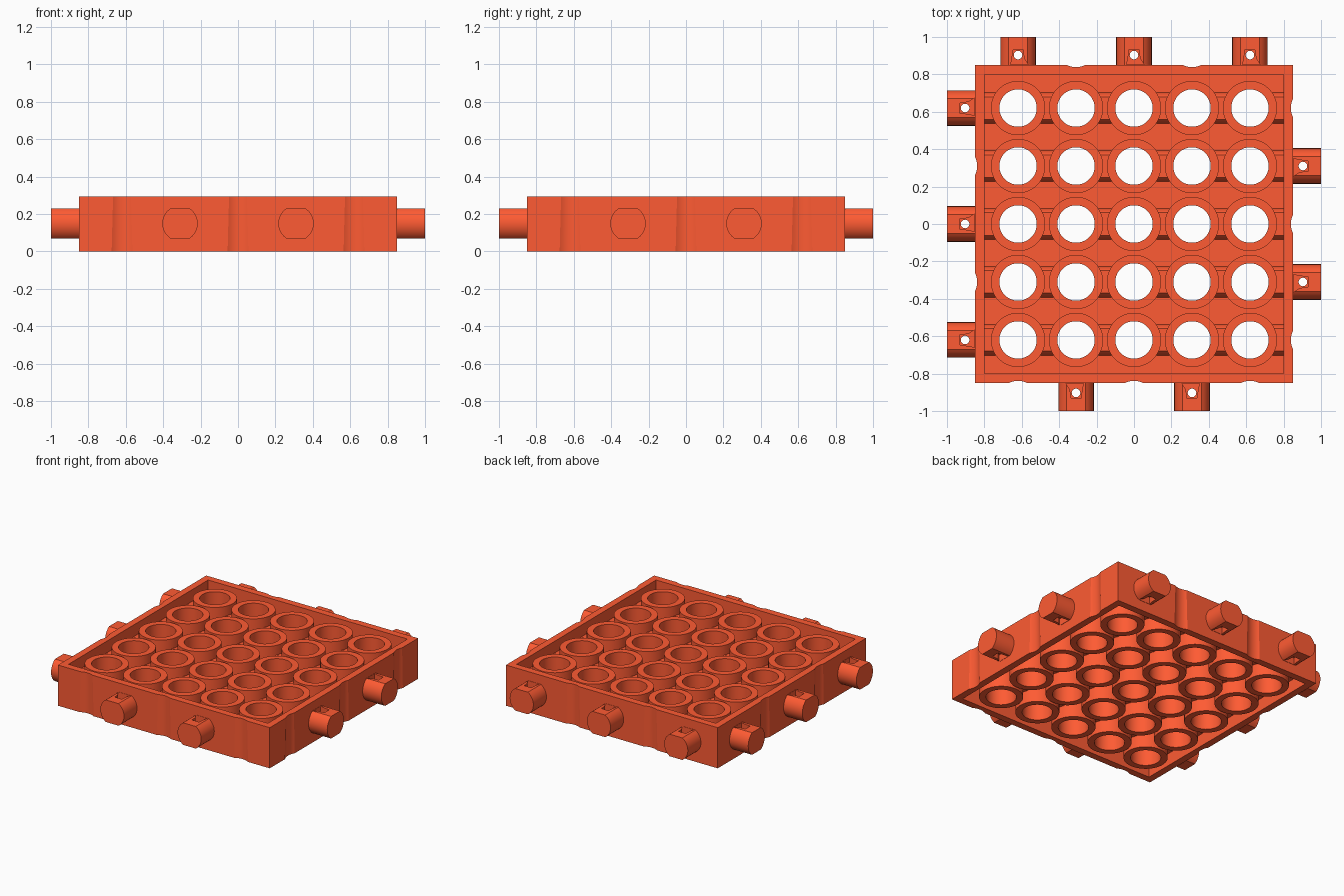
import bpy, bmesh, math
from mathutils import Matrix, Vector

if "Cube" in bpy.data.objects:
    bpy.data.objects.remove(bpy.data.objects["Cube"])

PITCH, HALF, HEIGHT, MID = 0.31, 0.85, 0.295, 0.15
GRID = [PITCH * i for i in range(-2, 3)]

mat = bpy.data.materials.new("orange")
mat.diffuse_color = (1.0, 0.105, 0.033, 1)
mat.use_nodes = True
mat.node_tree.nodes["Principled BSDF"].inputs["Base Color"].default_value = mat.diffuse_color


def finish(name, bm, smooth=False):
    bmesh.ops.recalc_face_normals(bm, faces=bm.faces)
    me = bpy.data.meshes.new(name)
    bm.to_mesh(me)
    bm.free()
    ob = bpy.data.objects.new(name, me)
    bpy.context.collection.objects.link(ob)
    me.materials.append(mat)
    if smooth:
        smooth_by_angle(ob)
    return ob


def activate(ob):
    bpy.ops.object.select_all(action='DESELECT')
    ob.select_set(True)
    bpy.context.view_layer.objects.active = ob


def smooth_by_angle(ob, deg=20):
    activate(ob)
    bpy.ops.object.shade_smooth_by_angle(angle=math.radians(deg))


def add_box(bm, lo, hi):
    lo, hi = Vector(lo), Vector(hi)
    m = Matrix.Translation((lo + hi) / 2) @ Matrix.Diagonal((*(hi - lo), 1))
    bmesh.ops.create_cube(bm, size=1, matrix=m)


def add_cyl(bm, x, y, r1, r2, z0, z1, n=32):
    bmesh.ops.create_cone(bm, cap_ends=True, segments=n, radius1=r1, radius2=r2,
                          depth=z1 - z0, matrix=Matrix.Translation((x, y, (z0 + z1) / 2)))


def add_rod(bm, x0, x1, y, r=0.095, flat=0.08):
    # round rod along x with flattened top and bottom
    a = math.asin(flat / r)
    prof = [(r * math.cos(t), r * math.sin(t))
            for s in (0, math.pi) for t in [s - a + 2 * a * i / 12 for i in range(13)]]
    rings = [[bm.verts.new((x, y + u, MID + v)) for u, v in prof] for x in (x0, x1)]
    n = len(prof)
    for i in range(n):
        j = (i + 1) % n
        bm.faces.new((rings[0][i], rings[0][j], rings[1][j], rings[1][i]))
    for ring in rings:
        bm.faces.new(ring)


def add_slot(bm, z0, z1):
    # tapering slot, wide at the wall and narrow toward the peg's head
    outline = [(0.852, -0.055), (0.885, -0.032), (0.93, -0.028),
               (0.93, 0.028), (0.885, 0.032), (0.852, 0.04)]
    lo, hi = [[bm.verts.new((x, y, z)) for x, y in outline] for z in (z0, z1)]
    for i in range(6):
        j = (i + 1) % 6
        bm.faces.new((lo[i], lo[j], hi[j], hi[i]))
    bm.faces.new(lo)
    bm.faces.new(hi)


def cut(ob, bm):
    cutter = finish("cutter", bm)
    cutter.hide_render = True
    mod = ob.modifiers.new("cut", 'BOOLEAN')
    mod.operation, mod.solver, mod.object = 'DIFFERENCE', 'EXACT', cutter
    activate(ob)
    bpy.ops.object.modifier_apply(modifier=mod.name)
    bpy.data.objects.remove(cutter)


# outward angle of each side, and the grid offsets that carry pegs (the rest get grooves)
SIDES = [(0, (-1, 1)), (90, (-2, 0, 2)), (180, (-2, 0, 2)), (270, (-1, 1))]

# outer frame with shallow vertical grooves facing the neighbour's pegs
bm = bmesh.new()
add_box(bm, (-HALF, -HALF, 0), (HALF, HALF, HEIGHT))
frame = finish("outer_frame", bm)
bm = bmesh.new()
add_box(bm, (-0.8, -0.8, -0.1), (0.8, 0.8, 0.5))
cut(frame, bm)
bm = bmesh.new()
for deg, pegs in SIDES:
    rot = Matrix.Rotation(math.radians(deg), 3, 'Z')
    for k in ((-2, 0, 2) if pegs == (-1, 1) else (-1, 1)):
        p = rot @ Vector((0.943, k * PITCH, 0))
        add_cyl(bm, p.x, p.y, 0.109, 0.104, -0.05, 0.35, 48)
cut(frame, bm)
smooth_by_angle(frame, 11)


def hole_cutters():
    b = bmesh.new()
    for gx in GRID:
        for gy in GRID:
            add_cyl(b, gx, gy, 0.12, 0.12, -0.1, 0.4)
    return b


# middle floor pierced by the tubes
bm = bmesh.new()
add_box(bm, (-0.81, -0.81, 0.135), (0.81, 0.81, 0.165))
floor = finish("floor_plate", bm)
cut(floor, hole_cutters())

# rods linking the tubes of each row
bm = bmesh.new()
for gy in GRID:
    add_rod(bm, -0.81, 0.81, gy, 0.085, 0.06)
rods = finish("row_rods", bm)
cut(rods, hole_cutters())
smooth_by_angle(rods)

# five by five open tubes
bm = bmesh.new()
N, RO, RI, TOP = 48, 0.145, 0.1, 0.28
for gx in GRID:
    for gy in GRID:
        loops = [[bm.verts.new((gx + r * math.cos(math.tau * i / N),
                                gy + r * math.sin(math.tau * i / N), z)) for i in range(N)]
                 for r, z in ((RO, 0), (RO, TOP), (RI, TOP), (RI, 0))]
        for k in range(4):
            a, b = loops[k], loops[(k + 1) % 4]
            for i in range(N):
                j = (i + 1) % N
                bm.faces.new((a[i], a[j], b[j], b[i]))
finish("tubes", bm, True)

# connector peg: slot above and below a thin web with a small hole
bm = bmesh.new()
add_rod(bm, 0.83, 1.0, 0)
peg = finish("connector_peg", bm)
bm = bmesh.new()
add_slot(bm, MID + 0.03, 0.4)
add_slot(bm, -0.1, MID - 0.03)
cut(peg, bm)
bm = bmesh.new()
add_cyl(bm, 0.903, 0, 0.023, 0.023, -0.1, 0.4, 20)
cut(peg, bm)
smooth_by_angle(peg)

# copies of the peg around the frame
for deg, pegs in SIDES:
    for k in pegs:
        ob = bpy.data.objects.new("connector_peg", peg.data)
        ob.matrix_world = (Matrix.Rotation(math.radians(deg), 4, 'Z')
                           @ Matrix.Translation((0, k * PITCH, 0)))
        bpy.context.collection.objects.link(ob)
bpy.data.objects.remove(peg)
